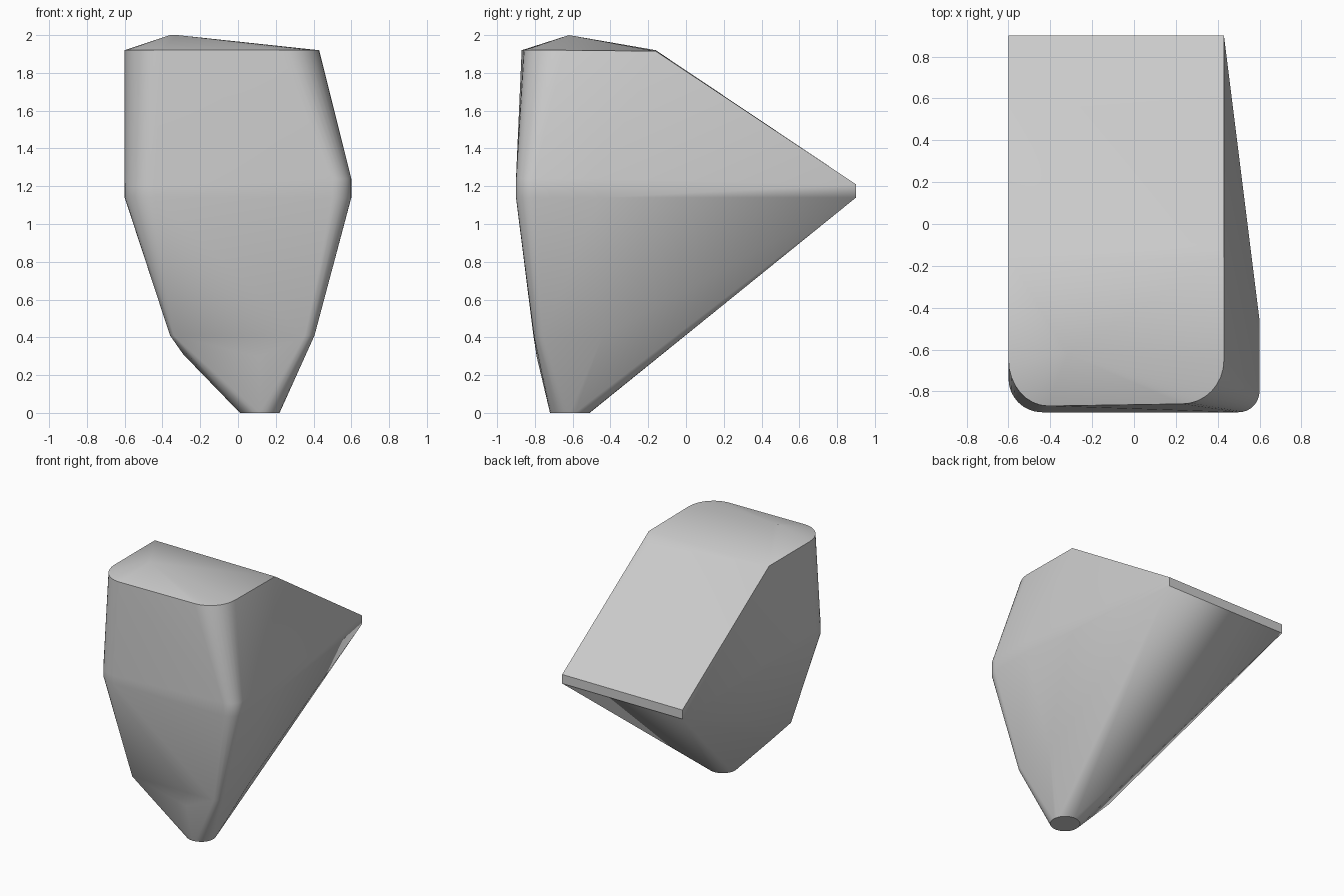
import bpy, bmesh
from math import sin, cos, pi

if "Cube" in bpy.data.objects:
    bpy.data.objects.remove(bpy.data.objects["Cube"])


def arc(cx, cy, rx, ry, a0, a1, z, n=8):
    """Points on an elliptical arc at height z (angles in degrees)."""
    out = []
    for i in range(n + 1):
        a = (a0 + (a1 - a0) * i / n) * pi / 180
        out.append((cx + rx * cos(a), cy + ry * sin(a), z))
    return out


pts = []

# round foot tip
pts += arc(0.115, -0.615, 0.105, 0.105, 0, 345, 0.0, 23)

# lower taper
pts += [(0.11, -0.79, 0.295), (-0.29, -0.62, 0.31), (-0.36, -0.77, 0.41),
        (-0.34, -0.808, 0.41), (0.40, -0.44, 0.41)]
pts += arc(0.355, -0.755, 0.05, 0.05, 270, 360, 0.41, 4)

# widest band, with the long rear ledge
pts += arc(0.50, -0.80, 0.10, 0.10, 270, 360, 1.14)
pts += arc(0.50, -0.80, 0.10, 0.10, 270, 360, 1.24)
for z in (1.14, 1.20):
    pts += arc(-0.44, -0.74, 0.16, 0.16, 180, 270, z)
pts += [(0.60, -0.46, 1.14), (0.60, -0.46, 1.24)]
for x in (-0.60, 0.43):
    pts += [(x, 0.90, 1.14), (x, 0.90, 1.21)]

# upper rim
pts += arc(-0.41, -0.65, 0.19, 0.22, 180, 270, 1.92)
pts += arc(0.23, -0.65, 0.20, 0.21, 270, 360, 1.92)
pts += [(-0.60, -0.16, 1.92), (0.43, -0.16, 1.915), (0.38, -0.08, 1.866)]

# shallow peak
pts += [(-0.36, -0.62, 2.0), (-0.32, -0.62, 2.0)]

# wrap the outline points into one faceted shell
bm = bmesh.new()
for p in pts:
    bm.verts.new(p)
res = bmesh.ops.convex_hull(bm, input=bm.verts[:])
loose = [v for v in bm.verts if not v.link_faces]
bmesh.ops.delete(bm, geom=loose, context='VERTS')
bmesh.ops.dissolve_limit(bm, angle_limit=0.01, verts=bm.verts[:], edges=bm.edges[:])
bmesh.ops.recalc_face_normals(bm, faces=bm.faces[:])
mesh = bpy.data.meshes.new("faceted_shell")
bm.to_mesh(mesh)
bm.free()

shell = bpy.data.objects.new("faceted_shell", mesh)
bpy.context.collection.objects.link(shell)
bpy.context.view_layer.objects.active = shell
shell.select_set(True)
bpy.ops.object.shade_smooth_by_angle(angle=pi / 6)
